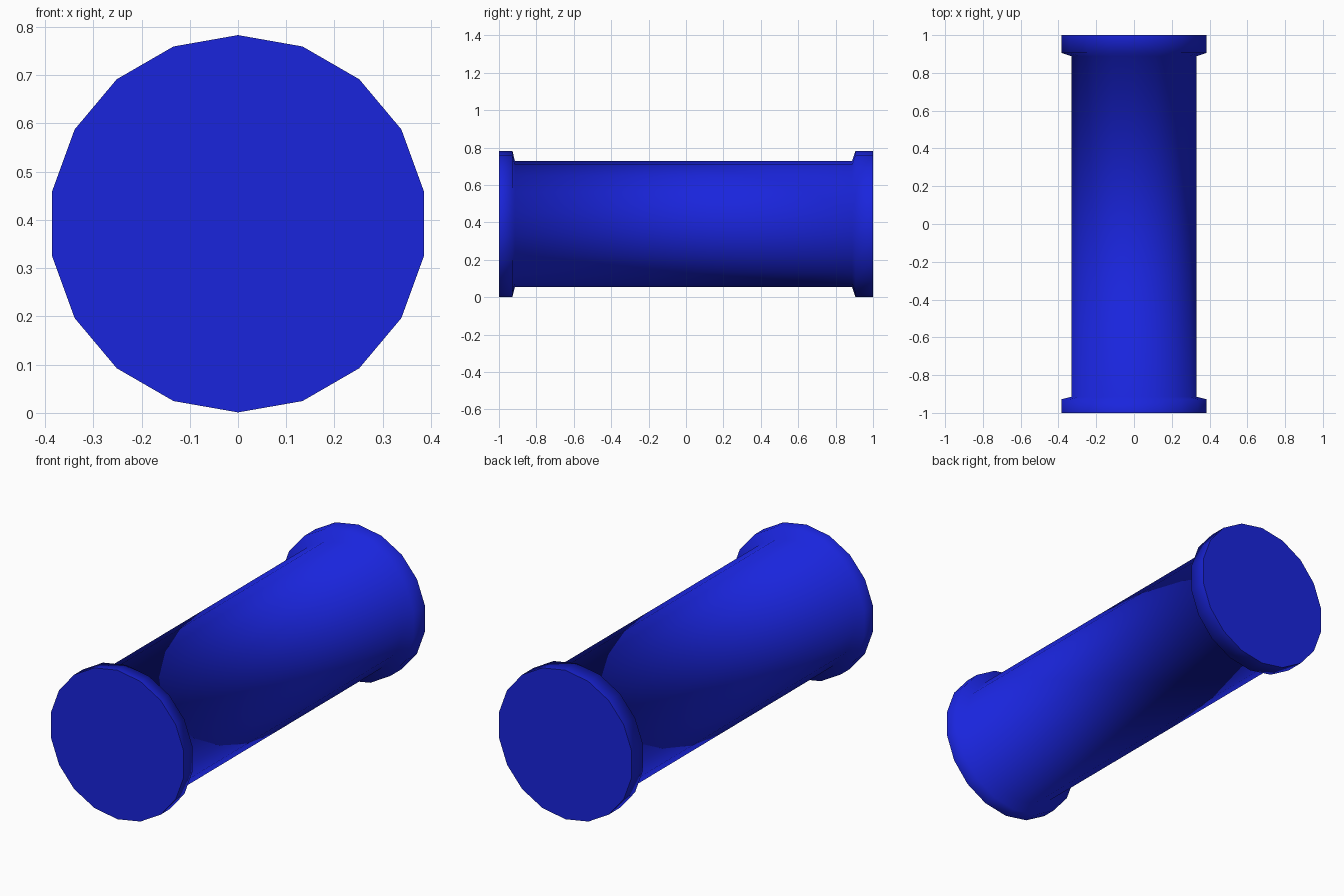
import bpy, bmesh, math

if "Cube" in bpy.data.objects:
    bpy.data.objects.remove(bpy.data.objects["Cube"])

SIDES = 18
CENTRE_Z = 0.392
# (y, radius) from front cap to back cap: flange, shaft, flange
PROFILE = [(-1.0, 0.391), (-0.928, 0.391), (-0.915, 0.337),
           (0.888, 0.337), (0.906, 0.391), (1.0, 0.391)]

bm = bmesh.new()
# One ring of vertices per profile point
rings = []
for y, r in PROFILE:
    ring = []
    for i in range(SIDES):
        a = math.pi / 2 + 2 * math.pi * i / SIDES
        ring.append(bm.verts.new((r * math.cos(a), y, CENTRE_Z + r * math.sin(a))))
    rings.append(ring)

# Walls between neighbouring rings
for a, b in zip(rings, rings[1:]):
    for i in range(SIDES):
        j = (i + 1) % SIDES
        bm.faces.new((a[i], a[j], b[j], b[i]))

# Flat end caps
bm.faces.new(rings[0])
bm.faces.new(rings[-1])
bmesh.ops.recalc_face_normals(bm, faces=bm.faces[:])

mesh = bpy.data.meshes.new("flanged_roller")
bm.to_mesh(mesh)
bm.free()
roller = bpy.data.objects.new("flanged_roller", mesh)
bpy.context.collection.objects.link(roller)

# Blue finish
blue = bpy.data.materials.new("blue")
blue.diffuse_color = (0.01, 0.018, 0.72, 1)
blue.use_nodes = True
blue.node_tree.nodes["Principled BSDF"].inputs["Base Color"].default_value = blue.diffuse_color
mesh.materials.append(blue)

# Smooth walls, sharp cap rims
bpy.context.view_layer.objects.active = roller
roller.select_set(True)
bpy.ops.object.shade_smooth_by_angle(angle=math.radians(85))
